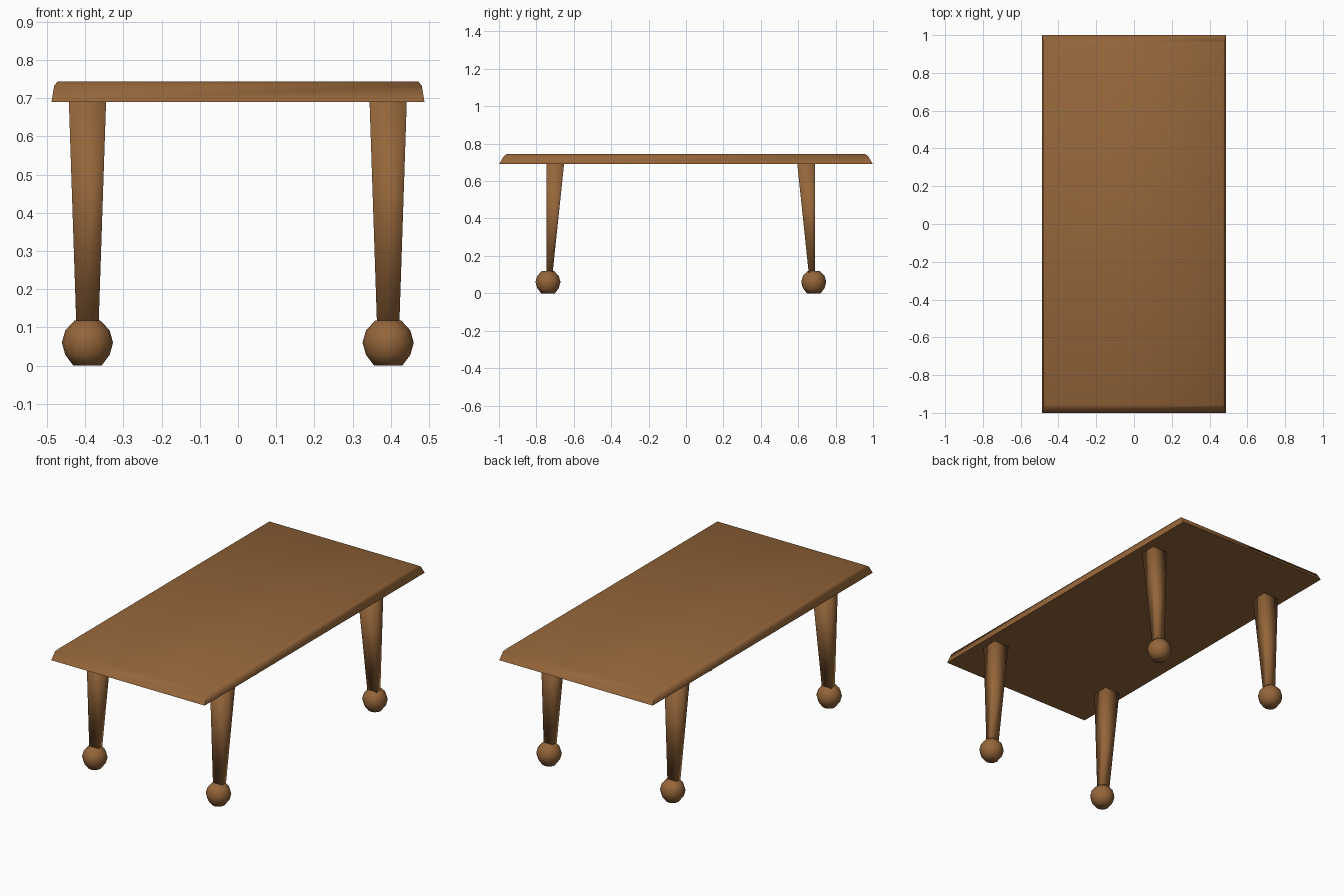
import bpy, bmesh, math

if "Cube" in bpy.data.objects:
    bpy.data.objects.remove(bpy.data.objects["Cube"])

wood = bpy.data.materials.new("warm brown wood")
wood.diffuse_color = (0.30, 0.132, 0.042, 1)
wood.use_nodes = True
wood.node_tree.nodes["Principled BSDF"].inputs["Base Color"].default_value = wood.diffuse_color


def make_object(name, bm):
    bmesh.ops.recalc_face_normals(bm, faces=bm.faces)
    for f in bm.faces:
        f.smooth = True
    mesh = bpy.data.meshes.new(name)
    bm.to_mesh(mesh)
    bm.free()
    mesh.materials.append(wood)
    obj = bpy.data.objects.new(name, mesh)
    bpy.context.collection.objects.link(obj)
    return obj


def loft_rects(name, rects):
    """Skin stacked rectangles (x0, x1, y0, y1, z) and cap both ends."""
    bm = bmesh.new()
    rings = [[bm.verts.new(p) for p in
              ((a, c, z), (b, c, z), (b, d, z), (a, d, z))]
             for a, b, c, d, z in rects]
    for low, high in zip(rings, rings[1:]):
        for i in range(4):
            j = (i + 1) % 4
            bm.faces.new((low[i], low[j], high[j], high[i]))
    bm.faces.new(rings[0][::-1])
    bm.faces.new(rings[-1])
    return make_object(name, bm)


def ball_foot(name, x, y):
    """Faceted ball, flattened at top and bottom."""
    bm = bmesh.new()
    profile = [(0.037, 0), (0.058, 0.028), (0.067, 0.06), (0.058, 0.092), (0.034, 0.118)]
    n = 12
    rings = [[bm.verts.new((x + r * math.cos(math.tau * i / n),
                            y + r * math.sin(math.tau * i / n), z))
              for i in range(n)] for r, z in profile]
    for low, high in zip(rings, rings[1:]):
        for i in range(n):
            j = (i + 1) % n
            bm.faces.new((low[i], low[j], high[j], high[i]))
    bm.faces.new(rings[0][::-1])
    bm.faces.new(rings[-1])
    return make_object(name, bm)


# Table top with sloped sides and a softened upper edge
top = loft_rects("table_top", [
    (-0.488, 0.488, -1.0, 1.0, 0.69),
    (-0.481, 0.481, -0.974, 0.974, 0.733),
    (-0.471, 0.471, -0.958, 0.958, 0.744)])
bpy.context.view_layer.objects.active = top
top.select_set(True)
bpy.ops.object.shade_smooth_by_angle(angle=math.radians(60))

# Tapered square legs, straight on the outer side, each on a ball foot
for end, s, outer, foot_y in (("front", -1, 0.747, 0.738), ("back", 1, 0.69, 0.683)):
    for side, x in (("left", -0.394), ("right", 0.393)):
        def rect(half, depth, z):
            y0, y1 = sorted((s * outer, s * (outer - depth)))
            return (x - half, x + half, y0, y1, z)
        loft_rects(f"{end}_{side}_leg", [rect(0.029, 0.033, 0.10), rect(0.049, 0.096, 0.70)])
        ball_foot(f"{end}_{side}_foot", x, s * foot_y)
